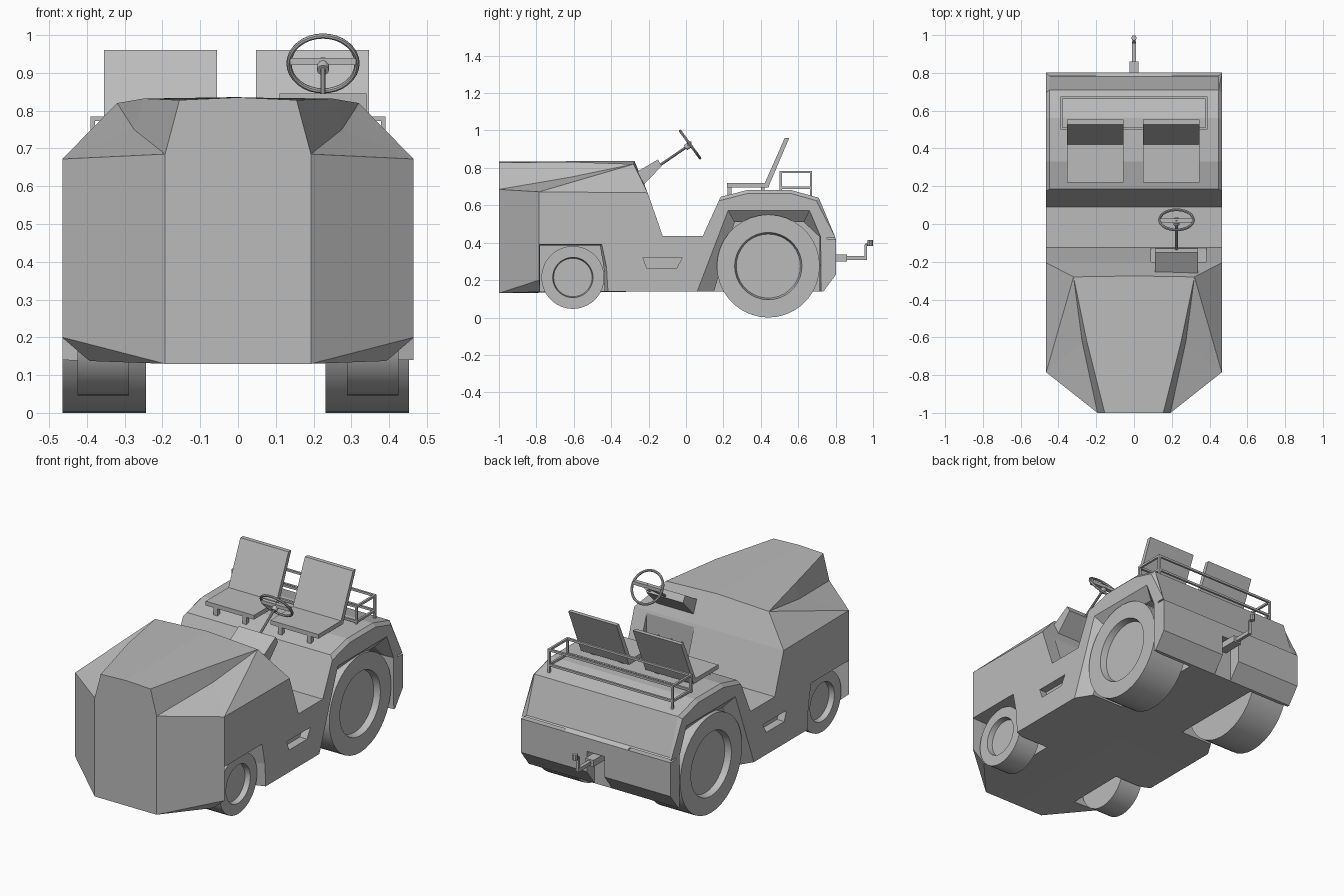
import bpy, bmesh, math
from mathutils import Vector, Matrix

cube = bpy.data.objects.get("Cube")
if cube:
    bpy.data.objects.remove(cube)

grey = bpy.data.materials.new("plain_grey")
grey.use_nodes = True
tone = (0.5, 0.5, 0.5, 1)
grey.diffuse_color = tone
grey.node_tree.nodes["Principled BSDF"].inputs["Base Color"].default_value = tone
W = 0.465


def finish(name, bm, smooth=False):
    bmesh.ops.recalc_face_normals(bm, faces=bm.faces)
    mesh = bpy.data.meshes.new(name)
    bm.to_mesh(mesh)
    bm.free()
    mesh.materials.append(grey)
    ob = bpy.data.objects.new(name, mesh)
    bpy.context.collection.objects.link(ob)
    if smooth:
        bpy.ops.object.select_all(action='DESELECT')
        ob.select_set(True)
        bpy.context.view_layer.objects.active = ob
        bpy.ops.object.shade_smooth_by_angle(angle=math.radians(35))
    return ob


def loft(rings):
    """Solid through rings of equal point count."""
    bm = bmesh.new()
    vs = [[bm.verts.new(p) for p in r] for r in rings]
    n = len(vs[0])
    bm.faces.new(vs[0])
    bm.faces.new(vs[-1])
    for a, b in zip(vs, vs[1:]):
        for i in range(n):
            j = (i + 1) % n
            bm.faces.new((a[i], a[j], b[j], b[i]))
    return bm


def prism(profile, x0, x1):
    return loft([[(x, y, z) for y, z in profile] for x in (x0, x1)])


def add_box(bm, x0, x1, y0, y1, z0, z1):
    size = Matrix.Diagonal((x1 - x0, y1 - y0, z1 - z0, 1))
    mid = Matrix.Translation(((x0 + x1) / 2, (y0 + y1) / 2, (z0 + z1) / 2))
    bmesh.ops.create_cube(bm, size=1, matrix=mid @ size)


def box(name, *dims):
    bm = bmesh.new()
    add_box(bm, *dims)
    return finish(name, bm)


def rod(name, a, b, r, sides=10):
    a, b = Vector(a), Vector(b)
    bm = bmesh.new()
    turn = (b - a).to_track_quat('Z', 'Y').to_matrix().to_4x4()
    bmesh.ops.create_cone(bm, cap_ends=True, segments=sides, radius1=r, radius2=r,
                          depth=(b - a).length, matrix=Matrix.Translation((a + b) / 2) @ turn)
    return finish(name, bm, True)


def cut(targets, bm):
    cutter = finish("cutter", bm)
    cutter.hide_render = True
    for ob in targets:
        mod = ob.modifiers.new("cut", 'BOOLEAN')
        mod.operation = 'DIFFERENCE'
        mod.solver = 'EXACT'
        mod.object = cutter
        bpy.context.view_layer.objects.active = ob
        bpy.ops.object.modifier_apply(modifier=mod.name)
    bpy.data.objects.remove(cutter)


# Faceted hood, one half mirrored
pts = dict(
    a=(0, -1, .835), A=(.155, -1, .828), B=(.193, -1, .685), b=(.193, -1, .13), c=(0, -1, .13),
    C=(W, -.785, .672), K=(W, -.785, .2), H=(W, -.7, .14), N=(.25, -.62, .832), M=(.275, -.62, .75),
    D=(.32, -.28, .82), d=(0, -.275, .836), E=(W, -.205, .667), e=(0, -.205, .667),
    F=(W, -.125, .437), f=(0, -.125, .437), G=(W, -.125, .14), g=(0, -.125, .14))
bm = bmesh.new()
v = {k: bm.verts.new(p) for k, p in pts.items()}
for face in ("aABbc", "BCKb", "ANMB", "NDM", "BMC", "MDC", "CDE", "CEFGHK", "bKH",
             "cbHGg", "aANDd", "dDEe", "eEFf", "fFGg"):
    bm.faces.new([v[k] for k in face])
bmesh.ops.mirror(bm, geom=bm.verts[:] + bm.edges[:] + bm.faces[:], axis='X', merge_dist=.0005)
bmesh.ops.delete(bm, geom=[f for f in bm.faces if all(abs(q.co.x) < .001 for q in f.verts)],
                 context='FACES')
hood = finish("hood", bm)

# Floor, fenders and rear bumper
side = [(-.125, .14), (-.125, .437), (.09, .437), (.185, .645), (.33, .682), (.56, .682),
        (.71, .64), (.78, .435), (.803, .42), (.803, .23), (.735, .14)]
bm = prism(side, -W, W)
rim = [e for e in bm.edges if all(abs(abs(q.co.x) - W) < .001 and q.co.y > .15 and q.co.z > .43
                                  for q in e.verts) and abs(e.verts[0].co.x - e.verts[1].co.x) < .01]
bmesh.ops.bevel(bm, geom=rim, offset=.018, segments=1, affect='EDGES')
chassis = finish("chassis", bm)

# Flared wheel wells and step recesses
rear_out = [(.06, .1), (.06, .14), (.225, .572), (.66, .572), (.72, .43), (.722, .1)]
rear_in = [(.15, .1), (.15, .14), (.26, .51), (.63, .51), (.715, .43), (.715, .1)]
front_out = [(-.784, .1), (-.784, .39), (-.45, .39), (-.425, .27), (-.415, .1)]
front_in = [(-.78, .1), (-.78, .385), (-.46, .385), (-.44, .27), (-.435, .1)]
step = [(-.23, .32), (-.02, .32), (-.05, .265), (-.21, .265)]
for s in (-1, 1):
    for target, outer, inner, depth in ((chassis, rear_out, rear_in, .21),
                                        (hood, front_out, front_in, .24)):
        cut([target], loft([[(s * x, y, z) for y, z in ring] for x, ring in
                            ((.5, outer), (W, outer), (.41, inner), (depth, inner))]))
    cut([hood, chassis], prism(step, s * .42, s * .5))
    # Bumper slot
    bm = bmesh.new()
    add_box(bm, *sorted((s * .2, s * .5)), .755, .85, .42, .429)
    cut([chassis], bm)

# Hitch pocket and footwell
bm = bmesh.new()
add_box(bm, -.055, .055, .735, .85, .1, .345)
cut([chassis], bm)
bm = bmesh.new()
add_box(bm, .09, .385, -.2, -.05, .44, .7)
cut([hood], bm)
for x in (.16, .23, .31):
    box("pedal", x - .02, x + .02, -.17, -.155, .48, .53)
    rod("pedal_arm", (x, -.2, .55), (x, -.165, .5), .006)


# Wheels with rims dished on the outer side
def wheel(name, x_in, x_out, y, r, rim_r, dish):
    out = math.copysign(1, x_out)
    section = [(x_in, rim_r), (x_in, r), (x_out, r), (x_out, rim_r), (x_out - out * dish, rim_r * .95)]
    n = 36
    finish(name, loft([[(x, y + q * math.sin(i * math.tau / n), r + q * math.cos(i * math.tau / n))
                        for i in range(n)] for x, q in section]), True)


for tag, s in (("right", -1), ("left", 1)):
    shift = -.006
    wheel(tag + "_rear_wheel", s * .238 + shift, s * .459 + shift, .44, .275, .18, .035)
for tag, s in (("right", -1), ("left", 1)):
    wheel(tag + "_front_wheel", s * .288, s * .425, -.605, .168, .108, .03)
for ob in [o for o in bpy.data.objects if o.name.endswith("front_wheel")]:
    ob.location.z = .046

# Seats
for tag, x0 in (("right", -.355), ("left", .047)):
    x1 = x0 + .3
    box(tag + "_seat_cushion", x0, x1, .22, .44, .696, .72)
    finish(tag + "_seat_back", prism([(.415, .705), (.44, .696), (.552, .96), (.528, .96)], x0, x1))
    for x in (x0 + .06, x1 - .06):
        for y in (.222, .4):
            box(tag + "_seat_foot", x - .013, x + .013, y, y + .02, .65, .7)

# Luggage rail
R, T = .39, .012
for z in (.688, .772):
    for y in (.5, .662):
        box("rail_cross_bar", -R, R, y, y + T, z, z + T)
    for x in (-R, R - T):
        box("rail_side_bar", x, x + T, .5, .674, z, z + T)
for x in (-R, R - T):
    for y in (.5, .662):
        box("rail_post", x, x + T, y, y + T, .64, .784)

# Instrument box, column and steering wheel
finish("instrument_box", loft([
    [(x, y, z) for x, y, z in ((.225 - w, -.26, .78), (.225 - w, -.15, .845),
                               (.225 - w, -.13, .81), (.225 - w, -.235, .7))] for w in (.115, -.115)]))
hub = Vector((.225, .022, .925))
axis = Vector((0, .15, .11)).normalized()
rod("steering_column", (.225, -.16, .8), hub, .007)
rod("steering_hub", hub - axis * .03, hub + axis * .006, .016, 12)
turn = axis.to_track_quat('Z', 'Y').to_matrix()
rings = []
bm = bmesh.new()
n, m = 32, 8
for i in range(n):
    t = i * math.tau / n
    rings.append([bm.verts.new(hub + turn @ Vector((
        (.09 + .007 * math.cos(u)) * math.cos(t), (.09 + .007 * math.cos(u)) * math.sin(t),
        .007 * math.sin(u)))) for u in [k * math.tau / m for k in range(m)]])
for i in range(n):
    p, q = rings[i], rings[(i + 1) % n]
    for k in range(m):
        bm.faces.new((p[k], p[(k + 1) % m], q[(k + 1) % m], q[k]))
finish("steering_rim", bm, True)
box("steering_spoke", .138, .312, .006, .03, .921, .94)

# Tow hitch
box("hitch_block", -.025, .025, .73, .86, .3, .337)
box("hitch_bar", -.01, .01, .85, .965, .308, .328)
box("hitch_pin", -.008, .008, .955, .967, .308, .39)
rod("hitch_hook", (0, .96, .385), (0, .985, .4), .008)
rod("hitch_knob", (0, .985, .382), (0, .985, .415), .014)
